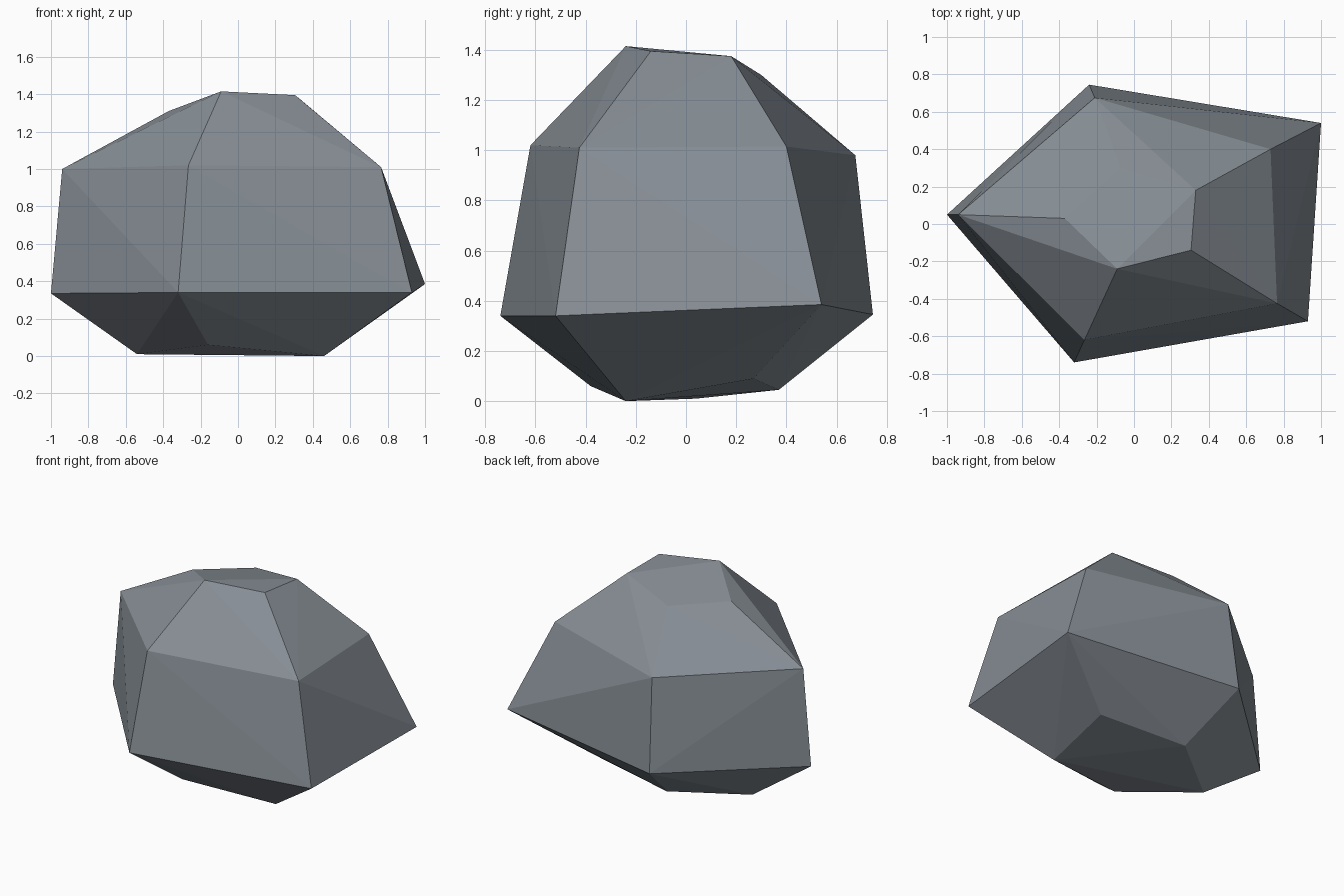
import bpy, bmesh

# Five-sided rings of the boulder, bottom to top: left, front, front right, back right, back
rings = [
    [(-0.54, 0.04, 0.01), (-0.16, -0.38, 0.06), (0.46, -0.24, 0.0), (0.50, 0.27, 0.09), (-0.11, 0.37, 0.045)],
    [(-1.0, 0.05, 0.335), (-0.32, -0.74, 0.34), (0.93, -0.52, 0.34), (1.0, 0.54, 0.385), (-0.24, 0.745, 0.345)],
    [(-0.94, 0.05, 1.0), (-0.265, -0.62, 1.02), (0.765, -0.425, 1.01), (0.73, 0.40, 1.015), (-0.21, 0.675, 0.98)],
    [(-0.37, 0.03, 1.31), (-0.09, -0.24, 1.415), (0.305, -0.14, 1.395), (0.33, 0.18, 1.375), (-0.07, 0.30, 1.30)],
]

# Faceted stone skin stretched over the rings
bm = bmesh.new()
for ring in rings:
    for point in ring:
        bm.verts.new(point)
bmesh.ops.convex_hull(bm, input=bm.verts[:])
bmesh.ops.recalc_face_normals(bm, faces=bm.faces[:])
mesh = bpy.data.meshes.new("boulder")
bm.to_mesh(mesh)
bm.free()

# Single slate grey stone colour
stone = bpy.data.materials.new("slate_grey")
stone.diffuse_color = (0.24, 0.27, 0.30, 1.0)
mesh.materials.append(stone)

boulder = bpy.data.objects.new("boulder", mesh)
bpy.context.collection.objects.link(boulder)
